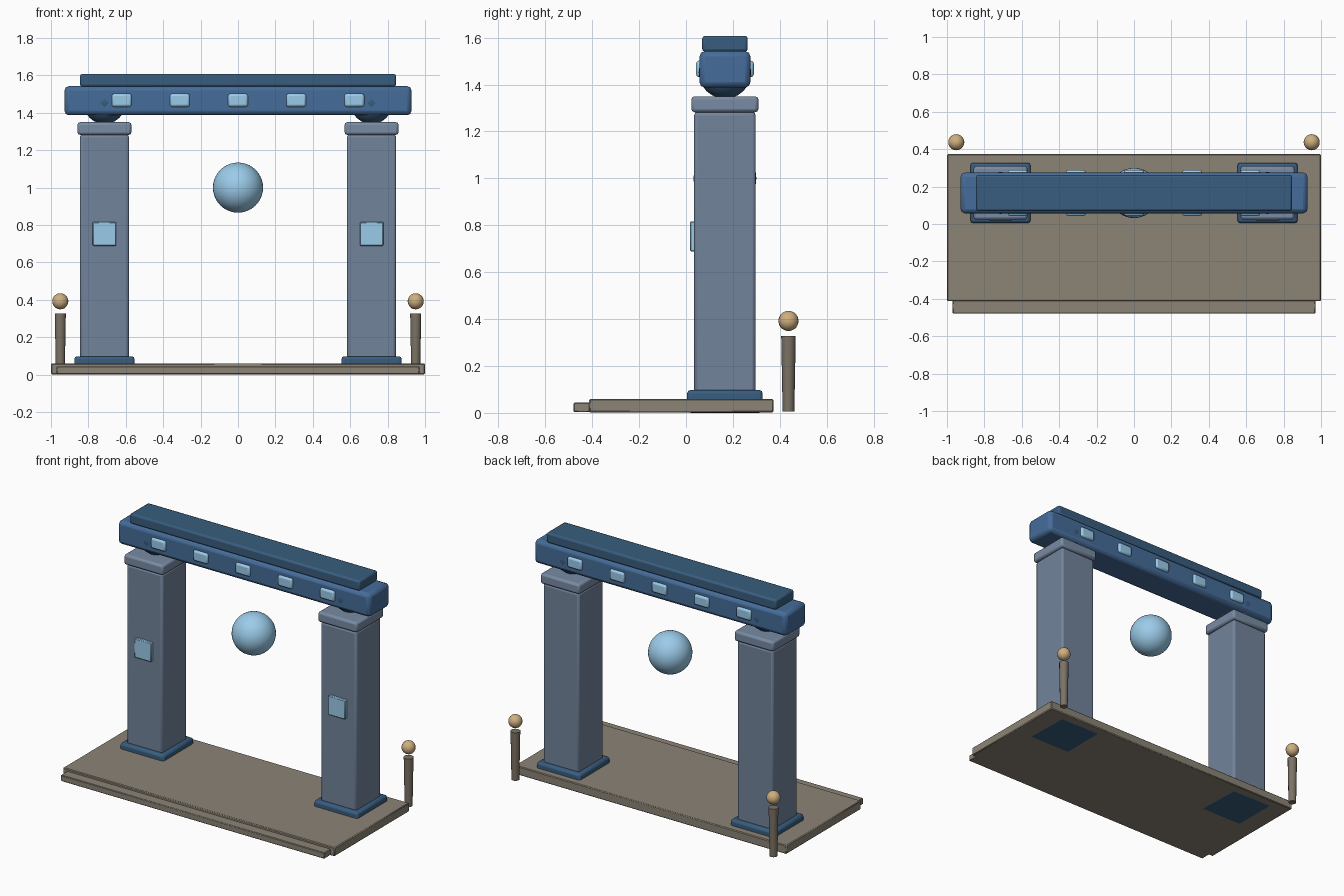
import bpy
from math import radians

if "Cube" in bpy.data.objects:
    bpy.data.objects.remove(bpy.data.objects["Cube"])


def material(name, rgb):
    m = bpy.data.materials.new(name)
    m.diffuse_color = (*rgb, 1)
    m.use_nodes = True
    m.node_tree.nodes["Principled BSDF"].inputs["Base Color"].default_value = m.diffuse_color
    return m


SLATE = material("slate_blue", (0.17, 0.23, 0.33))
CAP = material("light_slate", (0.19, 0.26, 0.37))
BLUE = material("beam_blue", (0.06, 0.15, 0.32))
NAVY = material("dark_blue", (0.04, 0.11, 0.21))
GLOW = material("pale_blue", (0.33, 0.60, 0.82))
STONE = material("stone", (0.26, 0.23, 0.18))
WOOD = material("post_brown", (0.20, 0.17, 0.13))
GOLD = material("gold", (0.62, 0.43, 0.21))
Y = 0.166  # depth centre line of the gate


def finish(name, mat):
    ob = bpy.context.object
    ob.name = name
    ob.data.materials.append(mat)
    return ob


def box(name, lo, hi, mat, bevel=0.0, segments=2):
    centre = [(a + b) / 2 for a, b in zip(lo, hi)]
    bpy.ops.mesh.primitive_cube_add(size=1, location=centre)
    ob = finish(name, mat)
    ob.scale = [b - a for a, b in zip(lo, hi)]
    bpy.ops.object.transform_apply(location=False, rotation=False, scale=True)
    if bevel:
        mod = ob.modifiers.new("soft_edges", "BEVEL")
        mod.width = bevel
        mod.segments = segments
        bpy.ops.object.shade_smooth_by_angle(angle=radians(35))
    return ob


def block(name, x, hx, hy, z0, z1, mat, bevel):
    """Box centred on the gate's depth line."""
    return box(name, (x - hx, Y - hy, z0), (x + hx, Y + hy, z1), mat, bevel)


def ball(name, loc, r, mat, seg=32, rings=16):
    bpy.ops.mesh.primitive_uv_sphere_add(segments=seg, ring_count=rings,
                                         radius=r, location=loc)
    bpy.ops.object.shade_smooth()
    return finish(name, mat)


# Platform and front step
box("platform", (-1, -0.413, 0.002), (1, 0.373, 0.06), STONE, 0.005, 1)
box("front_step", (-0.97, -0.479, 0.003), (0.97, -0.40, 0.044), STONE, 0.004, 1)

for side, s in (("left", -1), ("right", 1)):
    # Pillar with plinth, capital and round bearing under the beam
    x = s * 0.714
    block(side + "_plinth", x, 0.161, 0.161, 0.0, 0.098, NAVY, 0.015)
    block(side + "_pillar", x, 0.132, 0.131, 0.05, 1.283, SLATE, 0.014)
    block(side + "_capital", x, 0.144, 0.143, 1.282, 1.35, CAP, 0.014)
    ball(side + "_bearing", (x, Y, 1.452), 0.112, NAVY, 24, 12)
    # Glowing panel on the pillar front
    box(side + "_panel", (x - 0.063, 0.017, 0.688), (x + 0.063, 0.05, 0.817),
        GLOW, 0.005, 1)
    # Rear post with a lamp ball floating above it
    bpy.ops.mesh.primitive_cone_add(vertices=10, radius1=0.025, radius2=0.031,
                                    depth=0.322, location=(s * 0.95, 0.437, 0.166))
    finish(side + "_post", WOOD)
    bpy.ops.object.shade_smooth_by_angle(angle=radians(40))
    ball(side + "_lamp", (s * 0.95, 0.437, 0.392), 0.043, GOLD, 20, 10)

# Beam and upper beam
block("beam", 0, 0.928, 0.109, 1.387, 1.543, BLUE, 0.024)
block("upper_beam", 0, 0.845, 0.097, 1.54, 1.608, NAVY, 0.012)

# Light blocks running through the beam, showing front and back
for i in range(5):
    block(f"beam_light_{i + 1}", (i - 2) * 0.311, 0.053, 0.123,
          1.432, 1.502, GLOW, 0.012)

# Floating orb in the opening
ball("orb", (0, Y, 1.0), 0.134, GLOW, 40, 20)
